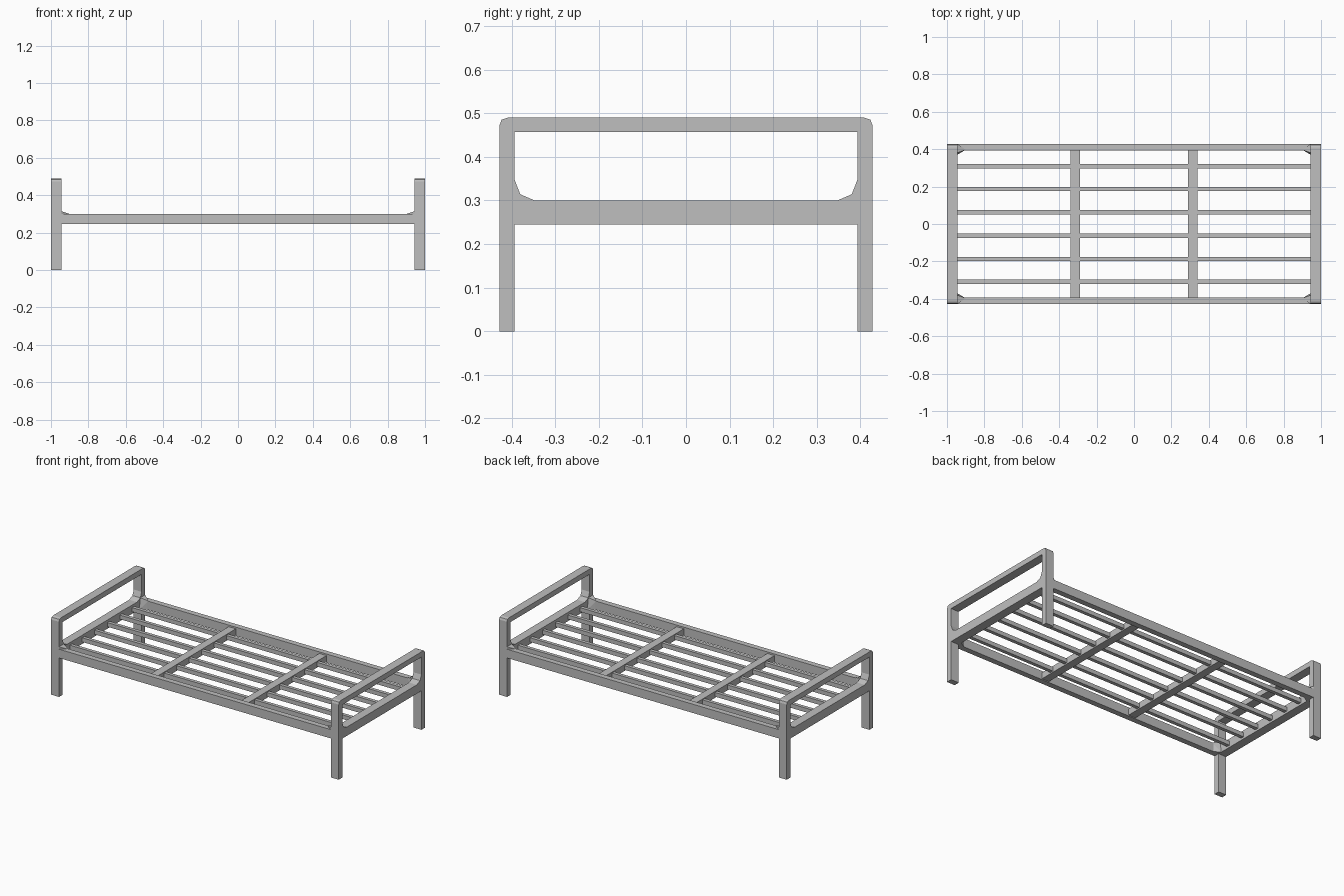
import bpy
import bmesh

cube = bpy.data.objects.get("Cube")
if cube:
    bpy.data.objects.remove(cube, do_unlink=True)

GREY = (0.52, 0.52, 0.52, 1)
metal = bpy.data.materials.new("plain_grey")
metal.diffuse_color = GREY
metal.use_nodes = True
metal.node_tree.nodes["Principled BSDF"].inputs["Base Color"].default_value = GREY

# Shared measurements
END_IN, SIDE_IN, SIDE_OUT = 0.945, 0.393, 0.428
RAIL_LOW, RAIL_TOP, TOP = 0.245, 0.30, 0.49


def finish(name, bm, mirror=(False, False, False)):
    bmesh.ops.recalc_face_normals(bm, faces=bm.faces)
    mesh = bpy.data.meshes.new(name)
    bm.to_mesh(mesh)
    bm.free()
    mesh.materials.append(metal)
    obj = bpy.data.objects.new(name, mesh)
    bpy.context.collection.objects.link(obj)
    if any(mirror):
        mod = obj.modifiers.new("mirror", 'MIRROR')
        mod.use_axis = mirror
    return obj


def box(name, xs, ys, zs, mirror=(False, False, False)):
    bm = bmesh.new()
    bmesh.ops.create_cube(bm, size=1)
    for v in bm.verts:
        v.co = [(lo + hi) / 2 + c * (hi - lo)
                for c, (lo, hi) in zip(v.co, (xs, ys, zs))]
    return finish(name, bm, mirror)


# End frames: half outline of legs, rail and top bar, mirrored both ways
outline = [(0, TOP), (0.408, TOP), (0.423, 0.485), (SIDE_OUT, 0.472),
           (SIDE_OUT, 0), (SIDE_IN, 0), (SIDE_IN, RAIL_LOW), (0, RAIL_LOW),
           (0, RAIL_TOP), (0.347, RAIL_TOP), (0.38, 0.314), (SIDE_IN, 0.347),
           (SIDE_IN, 0.457), (0, 0.457)]
bm = bmesh.new()
profile = bm.faces.new([bm.verts.new((END_IN, y, z)) for y, z in outline])
grown = bmesh.ops.extrude_face_region(bm, geom=[profile], use_keep_orig=True)
for item in grown["geom"]:
    if isinstance(item, bmesh.types.BMVert):
        item.co.x = 1
seam = [f for f in bm.faces if all(abs(v.co.y) < 1e-5 for v in f.verts)]
bmesh.ops.delete(bm, geom=seam, context='FACES_ONLY')
finish("end_frames", bm, (True, True, False))

# Long side rails
box("side_rails", (-END_IN, END_IN), (SIDE_IN, SIDE_OUT),
    (RAIL_LOW, RAIL_TOP), (False, True, False))

# Small braces where the rails meet the posts
bm = bmesh.new()
for co in [(END_IN, SIDE_OUT, 0.315), (END_IN, 0.38, 0.315),
           (0.9, 0.397, RAIL_TOP), (0.9, 0.397, RAIL_LOW),
           (END_IN, 0.37, RAIL_LOW), (END_IN, SIDE_OUT, RAIL_LOW)]:
    bm.verts.new(co)
bmesh.ops.convex_hull(bm, input=bm.verts)
finish("corner_braces", bm, (True, True, False))

# Cross bars and lengthwise slats
box("cross_bars", (0.29, 0.34), (-SIDE_IN, SIDE_IN), (0.25, 0.29),
    (True, False, False))
for i, y in enumerate((0.063, 0.187, 0.309)):
    box(f"slat_pair_{i + 1}", (-END_IN, END_IN), (y - 0.011, y + 0.011),
        (0.258, 0.284), (False, True, False))
